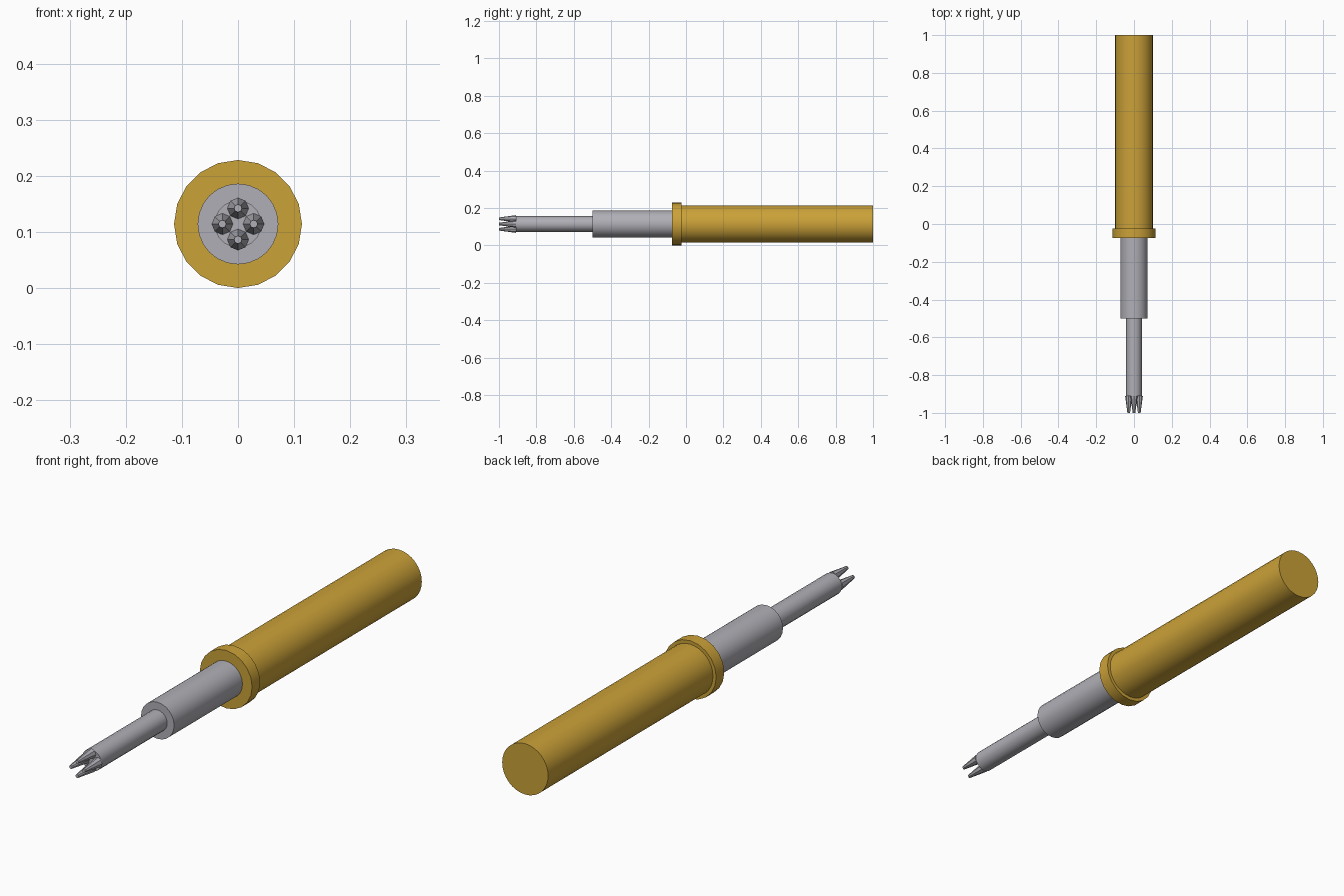
import bpy
import math
from mathutils import Vector

cube = bpy.data.objects.get("Cube")
if cube:
    bpy.data.objects.remove(cube, do_unlink=True)

AXIS_Z = 0.114


def make_material(name, rgb):
    mat = bpy.data.materials.new(name)
    mat.use_nodes = True
    color = (*rgb, 1.0)
    mat.diffuse_color = color
    mat.node_tree.nodes["Principled BSDF"].inputs["Base Color"].default_value = color
    return mat


def rod(name, mat, y_front, y_back, r_front, r_back, sides, offset=(0, 0)):
    """Round or tapered part lying along y, centred on the tool axis plus an offset."""
    # Rotating +90 degrees about x sends the cone's top (radius2) to -y
    bpy.ops.mesh.primitive_cone_add(
        vertices=sides, radius1=r_back, radius2=r_front, depth=y_back - y_front,
        location=Vector((offset[0], (y_front + y_back) / 2, AXIS_Z + offset[1])),
        rotation=(math.pi / 2, 0, 0))
    obj = bpy.context.object
    obj.name = name
    obj.data.materials.append(mat)
    bpy.ops.object.shade_smooth_by_angle(angle=math.radians(30))
    return obj


gold = make_material("gold", (0.60, 0.36, 0.04))
steel = make_material("steel grey", (0.43, 0.43, 0.47))

# Handle barrel and its flange
rod("barrel", gold, -0.03, 1.0, 0.1, 0.1, 32)
rod("collar", gold, -0.075, -0.025, AXIS_Z, AXIS_Z, 20)

# Plunger: thick sleeve, then thin shaft
rod("sleeve", steel, -0.5, -0.07, 0.072, 0.072, 24)
rod("shaft", steel, -0.91, -0.49, 0.042, 0.042, 20)

# Four tapered crown points around the axis
for i, side in enumerate(("left", "top", "right", "bottom")):
    a = i * math.pi / 2
    rod("crown_point_" + side, steel, -1.0, -0.91, 0.007, 0.019, 8,
        (0.028 * math.cos(a), 0.028 * math.sin(a)))
